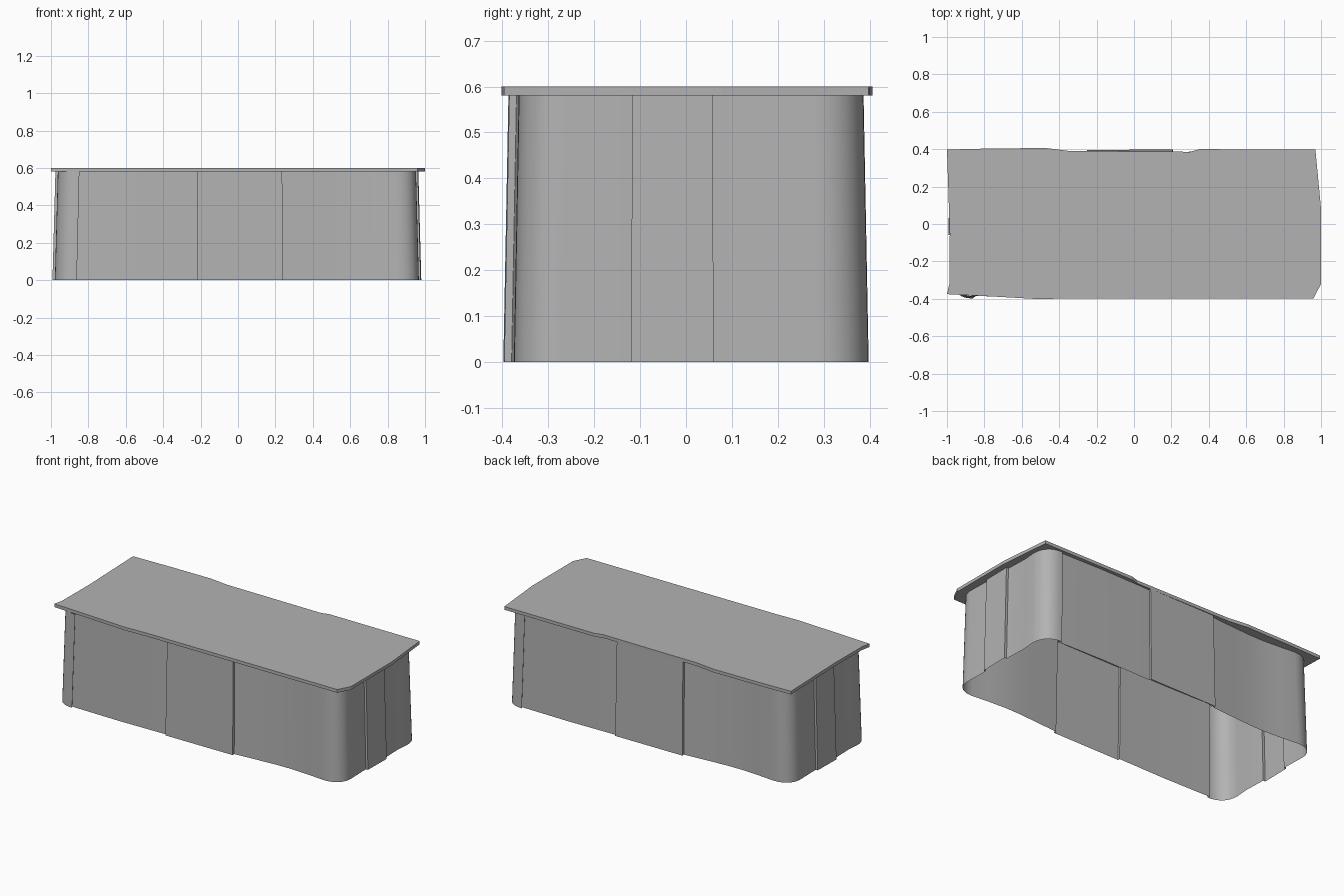
import bpy, bmesh, math

if "Cube" in bpy.data.objects:
    bpy.data.objects.remove(bpy.data.objects["Cube"], do_unlink=True)

grey = bpy.data.materials.new("plain_grey")
tone = (0.45, 0.45, 0.45, 1)
grey.diffuse_color = tone
grey.use_nodes = True
grey.node_tree.nodes["Principled BSDF"].inputs["Base Color"].default_value = tone

WALL_TOP, LID_TOP = 0.58, 0.60


def rounded_corner(start, end, along_x, steps=10, power=2.3):
    """Softly squared quarter turn from start to end, leaving along x or along y."""
    pts = []
    for i in range(steps + 1):
        a = math.pi / 2 * i / steps
        s, c = math.sin(a) ** (2 / power), 1 - math.cos(a) ** (2 / power)
        u, v = (s, c) if along_x else (c, s)
        pts.append((start[0] + (end[0] - start[0]) * u,
                    start[1] + (end[1] - start[1]) * v))
    return pts


def loft(name, outline, levels, caps=False):
    """Join copies of a closed outline, one per (z, x scale, y scale)."""
    bm = bmesh.new()
    rings = [[bm.verts.new((x * sx, y * sy, z)) for x, y in outline]
             for z, sx, sy in levels]
    n = len(outline)
    for low, high in zip(rings, rings[1:]):
        for i in range(n):
            j = (i + 1) % n
            bm.faces.new((low[i], low[j], high[j], high[i]))
    if caps:
        bm.faces.new(rings[0][::-1])
        bm.faces.new(rings[-1])
    mesh = bpy.data.meshes.new(name)
    bm.to_mesh(mesh)
    bm.free()
    mesh.materials.append(grey)
    obj = bpy.data.objects.new(name, mesh)
    bpy.context.collection.objects.link(obj)
    return obj


# Skirt: one front and one side run with raised middle panels, turned half round
front = [(-0.87, -0.385), (-0.55, -0.39), (-0.22, -0.385),
         (-0.22, -0.398), (0.24, -0.396),
         (0.24, -0.38), (0.4, -0.368), (0.52, -0.36), (0.62, -0.358), (0.74, -0.365)]
side = [(0.963, -0.12), (0.977, -0.12), (0.98, 0.06), (0.965, 0.06), (0.96, 0.2)]
half = (front
        + rounded_corner((0.85, -0.375), (0.967, -0.27), True)
        + side
        + rounded_corner((0.967, 0.28), (0.85, 0.398), False))
outline = half + [(-0.012 - x, -y) for x, y in half]
skirt = loft("skirt_wall", outline, [(0, 1, 1), (WALL_TOP, 0.984, 0.972)])

bpy.ops.object.select_all(action="DESELECT")
skirt.select_set(True)
bpy.context.view_layer.objects.active = skirt
bpy.ops.object.shade_smooth_by_angle(angle=math.radians(30))

# Lid: thin irregular slab overhanging the skirt
lid_outline = [(-1, -0.375), (-0.75, -0.388), (-0.5, -0.402), (-0.35, -0.397),
               (0.96, -0.397), (1, -0.32), (1, 0.08), (0.97, 0.398),
               (0.35, 0.4), (0.3, 0.386), (-0.35, 0.391), (-0.47, 0.406),
               (-0.75, 0.404), (-1, 0.398), (-0.985, -0.05), (-0.987, -0.32)]
loft("lid", lid_outline, [(WALL_TOP, 1, 1), (LID_TOP, 1, 1)], caps=True)
